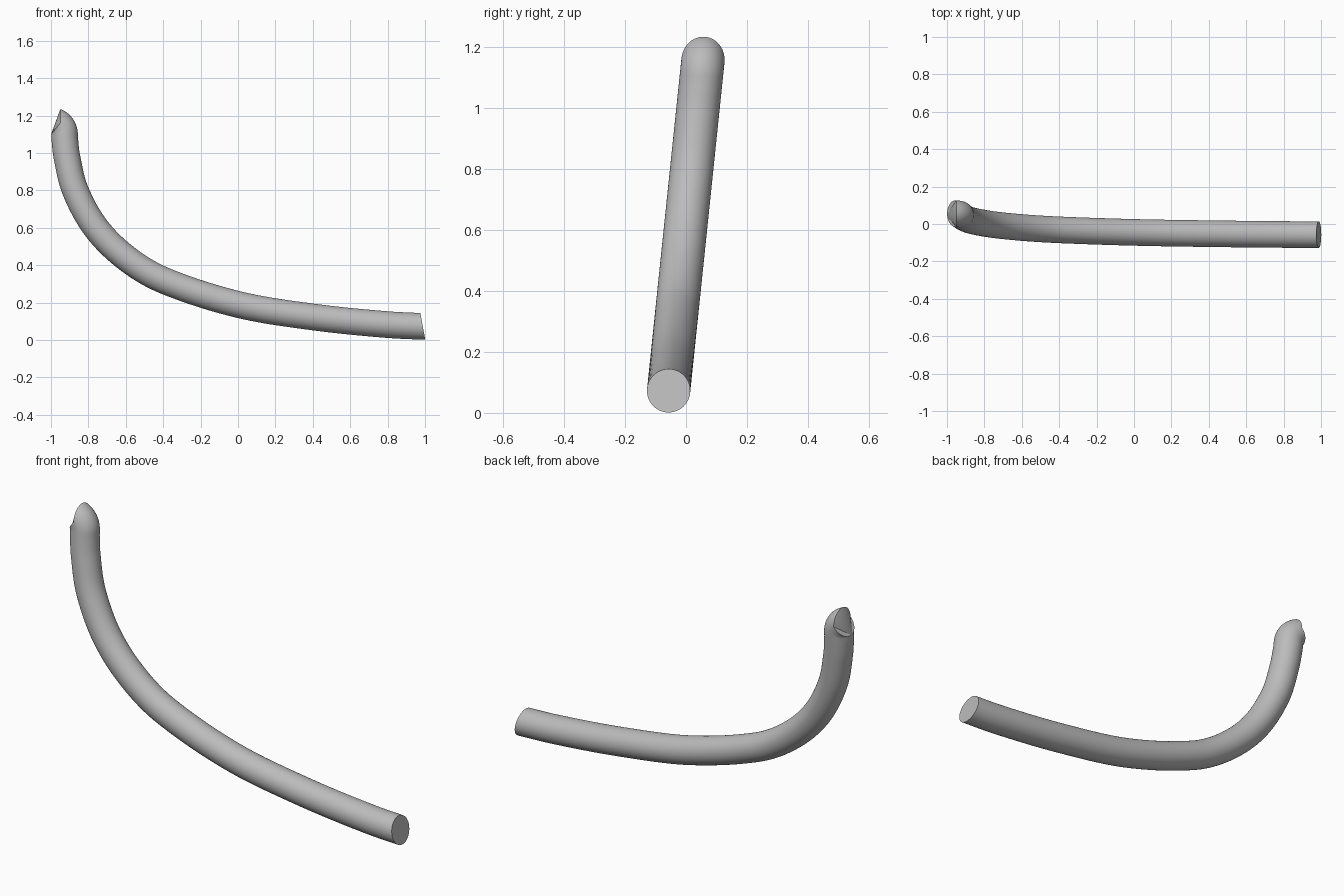
import bpy, bmesh, math
from mathutils import Vector
from mathutils.geometry import interpolate_bezier

if "Cube" in bpy.data.objects:
    bpy.data.objects.remove(bpy.data.objects["Cube"], do_unlink=True)

OUTER, INNER, SIDES = 0.071, 0.053, 64
LEAN = 0.104                       # sideways lean of the bend plane
NORMAL = Vector((0, 1, -LEAN)).normalized()
PIVOT_X, PIVOT_Z, BEND = -1.0, 1.10, 0.0725   # tight bend at the top

grey = bpy.data.materials.new("grey")
grey.use_nodes = True
grey.diffuse_color = (0.5, 0.5, 0.5, 1)
grey.node_tree.nodes["Principled BSDF"].inputs["Base Color"].default_value = (0.5, 0.5, 0.5, 1)


def in_plane(x, z):
    return Vector((x, -0.057 + (z - 0.073) * LEAN, z))


def smooth_path(pts, steps=10):
    last = len(pts) - 1
    tangents = [(pts[min(i + 1, last)] - pts[max(i - 1, 0)]).normalized() for i in range(last + 1)]
    path = []
    for i in range(last):
        reach = (pts[i + 1] - pts[i]).length / 3
        path += interpolate_bezier(pts[i], pts[i] + tangents[i] * reach,
                                   pts[i + 1] - tangents[i + 1] * reach, pts[i + 1], steps + 1)[:-1]
    return path


# Centre line: long sweep, then a tight bend about the pivot
sweep = [(1.06, 0.07), (0.8, 0.082), (0.4, 0.123), (0, 0.19), (-0.4, 0.32), (-0.6, 0.44),
         (-0.76, 0.60), (-0.87, 0.80), (-0.915, 0.98), (-0.928, 1.09)]
path = smooth_path([in_plane(x, z) for x, z in sweep])
for i in range(19):
    a = math.radians(4 + i * 4.5)
    path.append(in_plane(PIVOT_X + BEND * math.cos(a), PIVOT_Z + BEND * math.sin(a)))


# One round skin swept along the centre line
def add_skin(bm, radius):
    rings = []
    for i, c in enumerate(path):
        t = (path[min(i + 1, len(path) - 1)] - path[max(i - 1, 0)]).normalized()
        side = t.cross(NORMAL).normalized()
        rings.append([bm.verts.new(c + radius * (math.cos(a) * NORMAL + math.sin(a) * side))
                      for a in (2 * math.pi * k / SIDES for k in range(SIDES))])
    for r0, r1 in zip(rings, rings[1:]):
        for k in range(SIDES):
            n = (k + 1) % SIDES
            bm.faces.new((r0[k], r0[n], r1[n], r1[k]))


# Split the faces near one end by planes, and remove what lies beyond all of them
def trim(bm, near_end, planes):
    for co, no in planes:
        faces = [f for f in bm.faces if near_end(f.calc_center_median())]
        geom = faces + list({e for f in faces for e in f.edges}) + list({v for f in faces for v in f.verts})
        bmesh.ops.bisect_plane(bm, geom=geom, dist=1e-6, plane_co=co, plane_no=no)
    beyond = [f for f in bm.faces
              if all((f.calc_center_median() - co).dot(no) > 0 for co, no in planes)]
    bmesh.ops.delete(bm, geom=beyond, context='FACES')


bm = bmesh.new()
add_skin(bm, OUTER)
add_skin(bm, INNER)

# Slanted lower end, and notched upper end
trim(bm, lambda c: c.x > 0.7, [(Vector((0.988, 0, 0.073)), Vector((0.98, 0, 0.18)))])
trim(bm, lambda c: c.z > 0.95, [(Vector((-0.95, 0, 1.16)), Vector((-1, 0, 0))),
                                (Vector((PIVOT_X, 0, PIVOT_Z)), Vector((-0.77, 0, 0.64)))])

# Wall thickness at both ends
for sign in (1, -1):
    rim = [e for e in bm.edges if e.is_boundary and e.verts[0].co.x * sign > 0]
    bmesh.ops.bridge_loops(bm, edges=rim)
bmesh.ops.recalc_face_normals(bm, faces=bm.faces)

mesh = bpy.data.meshes.new("bent_tube")
bm.to_mesh(mesh)
bm.free()
mesh.materials.append(grey)
tube = bpy.data.objects.new("bent_tube", mesh)
bpy.context.collection.objects.link(tube)
bpy.context.view_layer.objects.active = tube
tube.select_set(True)
bpy.ops.object.shade_smooth_by_angle(angle=math.radians(35))
